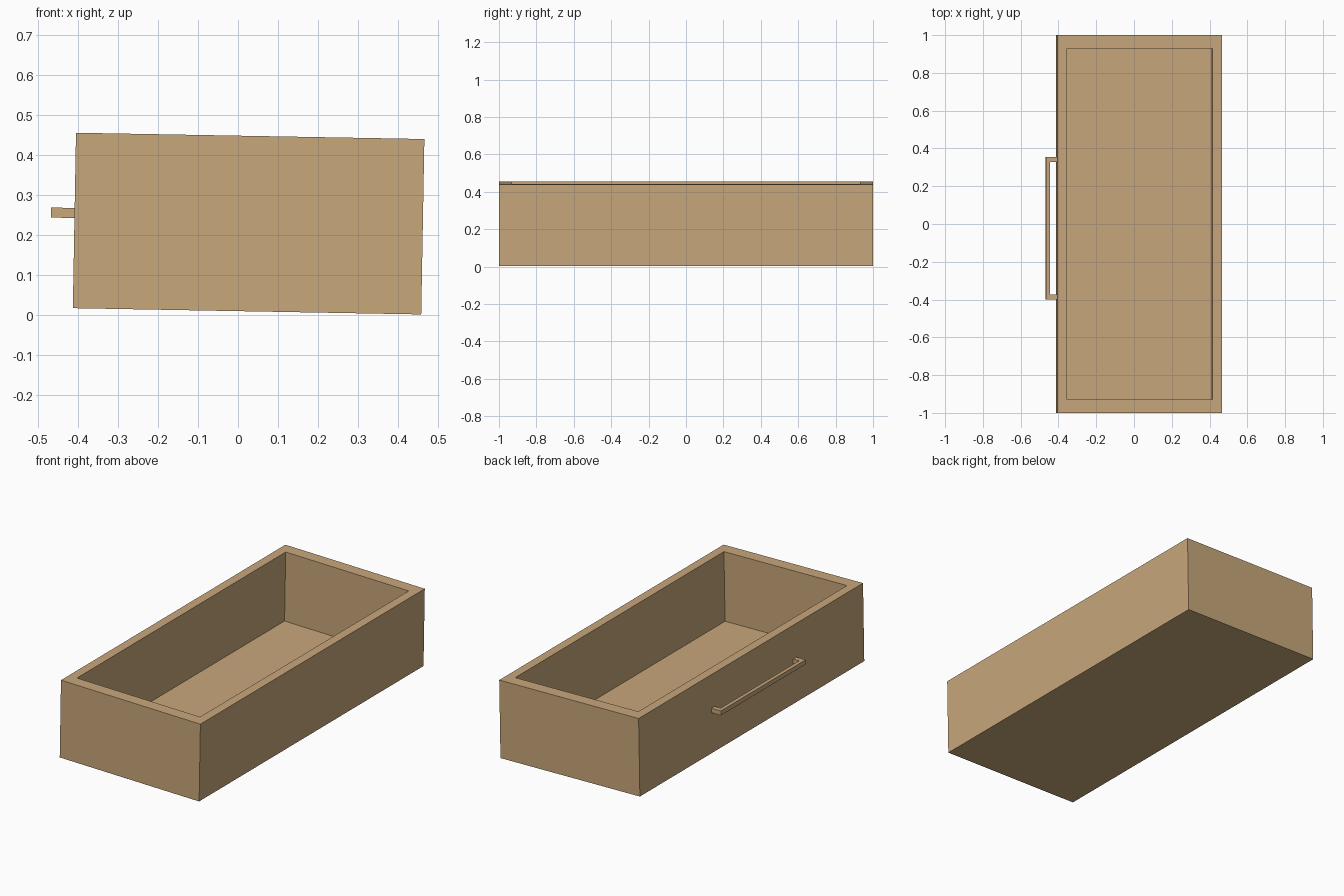
import bpy, bmesh, math
from mathutils import Matrix, Vector

cube = bpy.data.objects.get("Cube")
if cube:
    bpy.data.objects.remove(cube, do_unlink=True)

TILT = math.radians(1.03)

wood = bpy.data.materials.new("light_wood")
wood.use_nodes = True
tan = (0.578, 0.386, 0.198, 1)
wood.diffuse_color = tan
wood.node_tree.nodes["Principled BSDF"].inputs["Base Color"].default_value = tan


def add_object(name, bm, location):
    """Turn a bmesh into a wooden object, leaning by the common tilt."""
    bmesh.ops.recalc_face_normals(bm, faces=bm.faces)
    mesh = bpy.data.meshes.new(name)
    bm.to_mesh(mesh)
    bm.free()
    mesh.materials.append(wood)
    obj = bpy.data.objects.new(name, mesh)
    obj.location = location
    obj.rotation_euler.y = TILT
    bpy.context.collection.objects.link(obj)
    return obj


# Drawer box: a block whose top is inset by the wall thickness and pushed down
size = Vector((0.87, 2.0, 0.438))
wall_x, wall_y, floor = 0.051, 0.07, 0.047
bm = bmesh.new()
bmesh.ops.create_cube(bm, size=1, matrix=Matrix.Diagonal((*size, 1)))
top = max(bm.faces, key=lambda f: f.calc_center_median().z)
bmesh.ops.inset_individual(bm, faces=[top], thickness=wall_x)
for v in top.verts:
    v.co.x = math.copysign(size.x / 2 - wall_x, v.co.x)
    v.co.y = math.copysign(size.y / 2 - wall_y, v.co.y)
pushed = bmesh.ops.extrude_discrete_faces(bm, faces=[top])["faces"][0]
for v in pushed.verts:
    v.co.z = floor - size.z / 2
add_object("drawer_box", bm, (0.0265, 0, 0.2285))

# Pull handle: a U-shaped outline extruded to the bar's height
half, reach, bar, post, height = 0.378, 0.06, 0.021, 0.028, 0.025
side = [(0, half), (-reach, half)]
inner = [(bar - reach, half - post), (0, half - post)]
outline = side + [(x, -y) for x, y in reversed(side)]
outline += [(x, -y) for x, y in reversed(inner)] + inner
bm = bmesh.new()
face = bm.faces.new([bm.verts.new((x, y, -height / 2)) for x, y in outline])
grown = bmesh.ops.extrude_face_region(bm, geom=[face])["geom"]
bmesh.ops.translate(bm, vec=(0, 0, height),
                    verts=[g for g in grown if isinstance(g, bmesh.types.BMVert)])
add_object("pull_handle", bm, (-0.407, -0.0225, 0.255))
